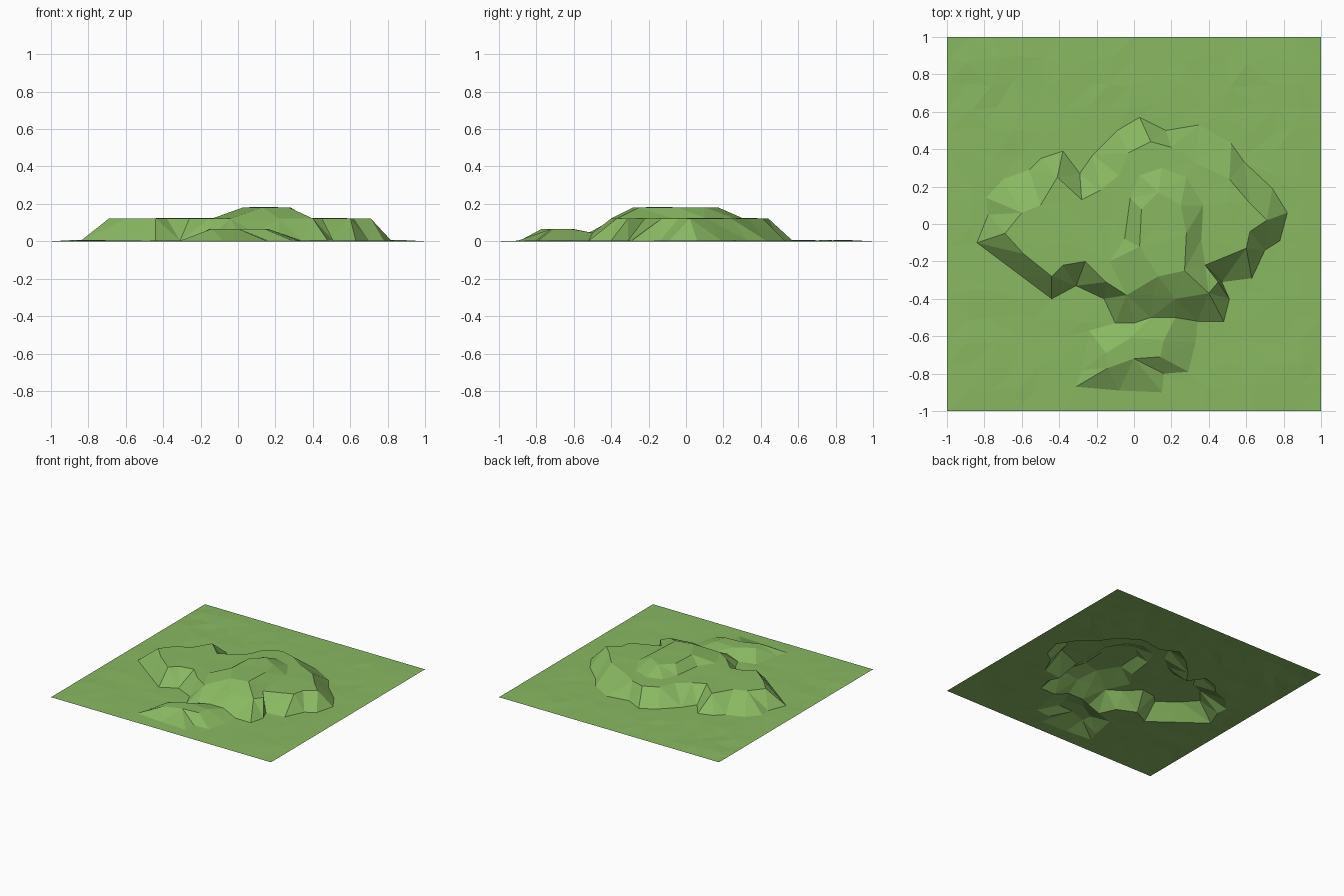
import bpy
import random
from mathutils import Vector
from mathutils.geometry import delaunay_2d_cdt, intersect_point_line

random.seed(4)

default_cube = bpy.data.objects.get("Cube")
if default_cube:
    bpy.data.objects.remove(default_cube, do_unlink=True)

# Single grass material
grass = bpy.data.materials.new("grass_green")
grass.use_nodes = True
green = (0.25, 0.48, 0.12, 1)
grass.diffuse_color = green
grass.node_tree.nodes["Principled BSDF"].inputs["Base Color"].default_value = green
grass.node_tree.nodes["Principled BSDF"].inputs["Roughness"].default_value = 1

# Contour lines of the terrain, in hundredths of a unit
plateau_foot = [
    (-84, -10), (-78, 5), (-79, 14), (-70, 24), (-56, 29), (-50, 35), (-38, 39),
    (-29, 27), (-22, 37), (-9, 50), (3, 57), (12, 64), (17, 50), (24, 59),
    (35, 53), (46, 58), (52, 43), (59, 33), (74, 19), (82, 6), (78, -9),
    (70, -14), (73, -24), (63, -29), (47, -31), (51, -40), (48, -52), (34, -52),
    (22, -50), (9, -50), (0, -53), (-10, -53), (-16, -40), (-31, -33),
    (-44, -40), (-60, -28)]
plateau_rim = [
    (-69, -5), (-60, 6), (-50, 10), (-41, 25), (-28, 13), (-18, 18), (-8, 26),
    (-3, 38), (9, 44), (20, 41), (32, 33), (42, 20), (51, 24), (62, 11),
    (71, 2), (62, -4), (60, -13), (38, -22), (45, -31), (40, -37), (22, -40),
    (10, -38), (-4, -38), (-15, -31), (-26, -20), (-38, -22), (-44, -28),
    (-59, -16)]
knoll_foot = [
    (-15, -31), (-13, -20), (-5, -8), (-2, 14), (3, 26), (15, 30), (28, 25),
    (37, 10), (36, -8), (38, -22)]
knoll_crest = [
    (3, -12), (4, 8), (13, 17), (25, 10), (28, -5), (27, -25), (13, -28)]
mound_foot = [
    (-10, -53), (-24, -57), (-38, -72), (-28, -78), (-31, -87), (-8, -89),
    (15, -90), (16, -80), (29, -79), (33, -63), (34, -52)]
mound_crest = [(-15, -69), (-2, -61), (16, -62), (14, -71), (0, -72), (-14, -77)]

points, heights, segments = [], [], []
lookup = {}


def to_units(line):
    return [Vector(p) / 100 for p in line]


def add_point(p, z):
    """Register a terrain point once and return its index."""
    key = (round(p.x, 3), round(p.y, 3))
    if key not in lookup:
        lookup[key] = len(points)
        points.append(p)
        heights.append(z)
    return lookup[key]


def add_contour(line, z, closed=True):
    ids = [add_point(p, z) for p in to_units(line)]
    segments.extend(zip(ids, ids[1:]))
    if closed:
        segments.append((ids[-1], ids[0]))


def inside(p, line):
    """Even-odd test of a point against a closed contour."""
    poly, hit = to_units(line), False
    for a, b in zip(poly, poly[1:] + poly[:1]):
        if (a.y > p.y) != (b.y > p.y):
            if p.x < a.x + (b.x - a.x) * (p.y - a.y) / (b.y - a.y):
                hit = not hit
    return hit


def clearance(p):
    """Distance from a point to the nearest contour."""
    nearest = []
    for i, j in contour_segments:
        spot, t = intersect_point_line(p, points[i], points[j])
        spot = points[i].lerp(points[j], min(max(t, 0), 1))
        nearest.append((p - spot.to_2d()).length)
    return min(nearest)


def ground_height(p):
    """Level of the terrace under a point, or None on a slope."""
    if inside(p, knoll_crest):
        return 0.18
    if inside(p, plateau_rim):
        loop = knoll_foot + [(45, -31), (40, -37), (22, -40), (10, -38), (-4, -38)]
        return None if inside(p, loop) else 0.12
    if inside(p, plateau_foot):
        return None
    if inside(p, mound_crest):
        return 0.067
    return None if inside(p, mound_foot) else 0.0


# Saddle joining the mound to the plateau, placed before the ground-level foot
for saddle, z in (((9, -50), 0.045), ((22, -50), 0.045), ((0, -53), 0.04)):
    add_point(Vector(saddle) / 100, z)

# Stepped terraces
add_contour(plateau_foot, 0.003)
add_contour(plateau_rim, 0.122)
add_contour(knoll_foot, 0.125, closed=False)
add_contour(knoll_crest, 0.182)
add_contour(mound_foot, 0.003, closed=False)
add_contour(mound_crest, 0.067)
contour_segments = list(segments)

# Loose grid over the flat areas, straight along the border
cells = 16
for row in range(cells + 1):
    for col in range(cells + 1):
        p = Vector((col, row)) * 2 / cells - Vector((1, 1))
        border = row in (0, cells) or col in (0, cells)
        if border:
            add_point(p, 0.0)
            continue
        p += Vector((random.uniform(-1, 1), random.uniform(-1, 1))) * 0.025
        level = ground_height(p)
        if level is not None and clearance(p) > 0.05:
            add_point(p, level + random.uniform(0, 0.006))

# Triangulate the terrain sheet along its contours
flat, _, faces, sources, _, _ = delaunay_2d_cdt(points, segments, [], 0, 0.0001)
verts = [(p.x, p.y, heights[src[0]] if src else 0.0)
         for p, src in zip(flat, sources)]
mesh = bpy.data.meshes.new("terrain")
mesh.from_pydata(verts, [], faces)
mesh.materials.append(grass)
mesh.validate()
mesh.update()
terrain = bpy.data.objects.new("terrain", mesh)
bpy.context.collection.objects.link(terrain)
